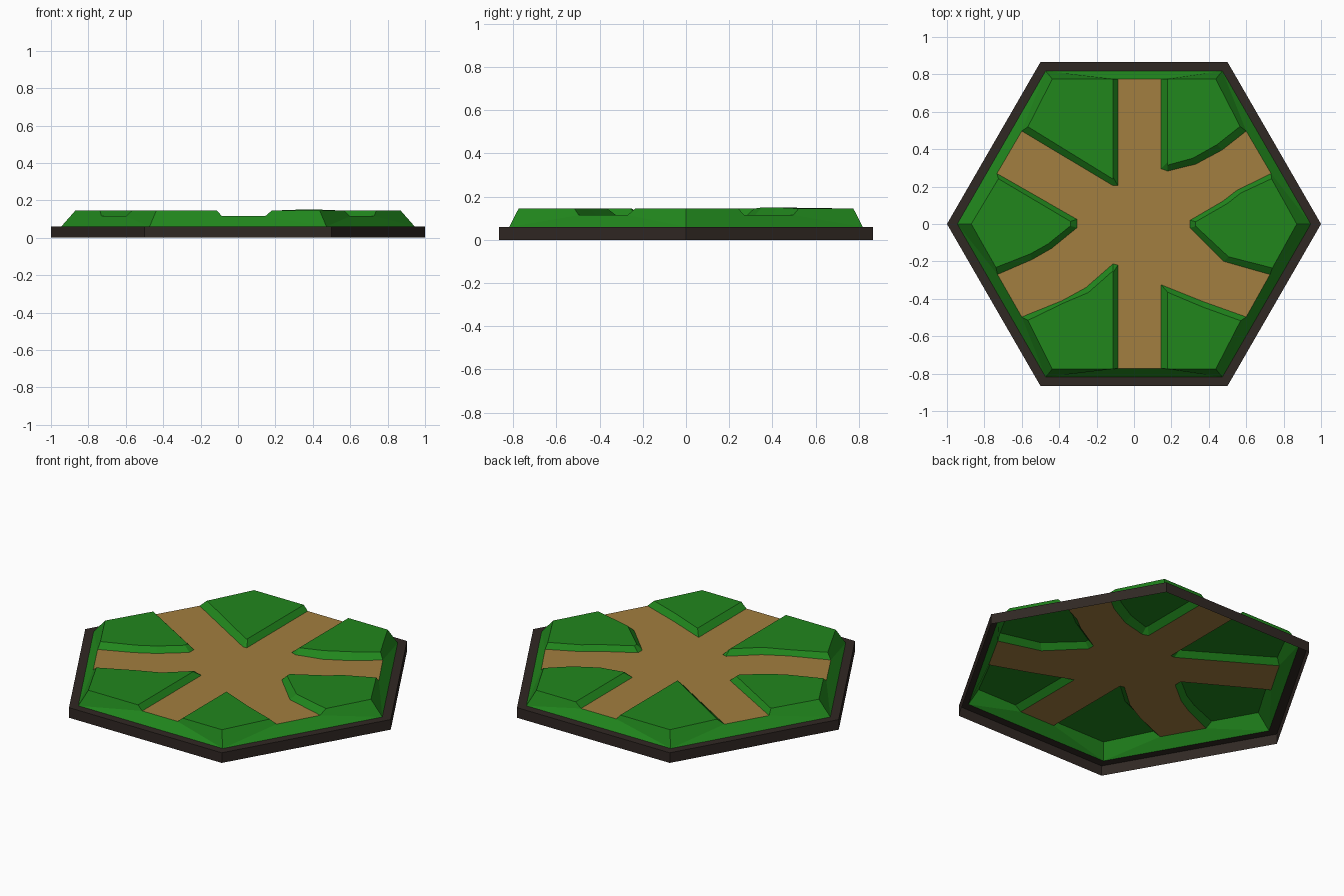
import bpy, math
from mathutils import Vector

if "Cube" in bpy.data.objects:
    bpy.data.objects.remove(bpy.data.objects["Cube"])

TOP, FLOOR, RIM = 0.145, 0.115, 0.06


def material(name, rgb):
    m = bpy.data.materials.new(name)
    m.diffuse_color = (*rgb, 1)
    m.use_nodes = True
    m.node_tree.nodes["Principled BSDF"].inputs["Base Color"].default_value = m.diffuse_color
    return m


def mesh_object(name, faces, mat):
    # each face is a list of 3D points; shared points are merged
    index, verts, polys = {}, [], []
    for face in faces:
        poly = []
        for p in face:
            key = tuple(round(c, 4) for c in p)
            if key not in index:
                index[key] = len(verts)
                verts.append(key)
            poly.append(index[key])
        polys.append(poly)
    me = bpy.data.meshes.new(name)
    me.from_pydata(verts, [], polys)
    me.materials.append(mat)
    me.update()
    ob = bpy.data.objects.new(name, me)
    bpy.context.collection.objects.link(ob)
    return ob


def hexagon(r, z):
    return [Vector((r * math.cos(k * math.pi / 3), r * math.sin(k * math.pi / 3), z)) for k in range(6)]


green = material("grass", (0.015, 0.24, 0.012))
brown = material("dirt", (0.36, 0.21, 0.05))
dark = material("dark_base", (0.03, 0.021, 0.017))

# Banks of each grass wedge, counter-clockwise: (foot x, foot y, top x, top y)
right = [(.727, -.27, .74, -.235), (.48, -.2, .505, -.175), (.3, -.02, .33, -.012),
         (.3, .02, .33, .012), (.475, .122, .5, .11), (.55, .18, .57, .165), (.733, .27, .735, .242)]
back_right = [(.6, .497, .567, .522), (.47, .395, .445, .425), (.33, .32, .315, .352),
              (.18, .283, .18, .315), (.145, .295, .18, .33), (.145, .775, .18, .775)]
back_left = [(-.086, .775, -.112, .775), (-.086, .205, -.112, .25),
             (-.112, .205, -.112, .24), (-.6, .497, -.567, .52)]
left = [(-.733, .27, -.725, .242), (-.305, .025, -.34, .014), (-.305, -.02, -.34, -.01),
        (-.44, -.13, -.46, -.107), (-.545, -.19, -.555, -.16), (-.73, -.27, -.738, -.232)]
front_left = [(-.6, -.497, -.567, -.515), (-.385, -.41, -.375, -.422), (-.257, -.34, -.245, -.367),
              (-.112, -.213, -.112, -.25), (-.086, -.22, -.112, -.26), (-.086, -.772, -.112, -.775)]
front_right = [(.145, -.772, .18, -.775), (.145, -.325, .18, -.365),
               (.37, -.415, .37, -.445), (.6, -.497, .57, -.517)]
wedges = [right, back_right, back_left, left, front_left, front_right]

feet = [[Vector((a, b, FLOOR)) for a, b, c, d in w] for w in wedges]
tops = [[Vector((c, d, TOP)) for a, b, c, d in w] for w in wedges]
for i in (1, 2):
    tops[1][i].z = 0.15
corners = [Vector((x, y, TOP)) for x, y in
           [(.87, 0), (.437, .775), (-.437, .775), (-.87, 0), (-.437, -.775), (.437, -.775)]]

# Base: open-bottomed wall with a flat ledge on top
low, high, ledge = hexagon(1, 0), hexagon(1, RIM), hexagon(0.945, RIM)
base = []
for k in range(6):
    n = (k + 1) % 6
    base.append([low[k], low[n], high[n], high[k]])
    base.append([high[k], high[n], ledge[n], ledge[k]])
mesh_object("base", base, dark)

# Grass: wedge tops, banks down to the path, and outer skirt notched at path ends
grass = []
for k in range(6):
    n = (k + 1) % 6
    f, t = feet[k], tops[k]
    grass.append([corners[k]] + t[::-1])
    for i in range(len(f) - 1):
        grass.append([f[i + 1], f[i], t[i], t[i + 1]])
    grass.append([ledge[k], f[-1], t[-1], corners[k]])
    grass.append([ledge[k], ledge[n], feet[n][0], f[-1]])
    grass.append([ledge[n], corners[n], tops[n][0], feet[n][0]])
mesh_object("grass", grass, green)

# Path: one flat star-shaped floor between the wedges
mesh_object("path", [[p for f in feet for p in f]], brown)
